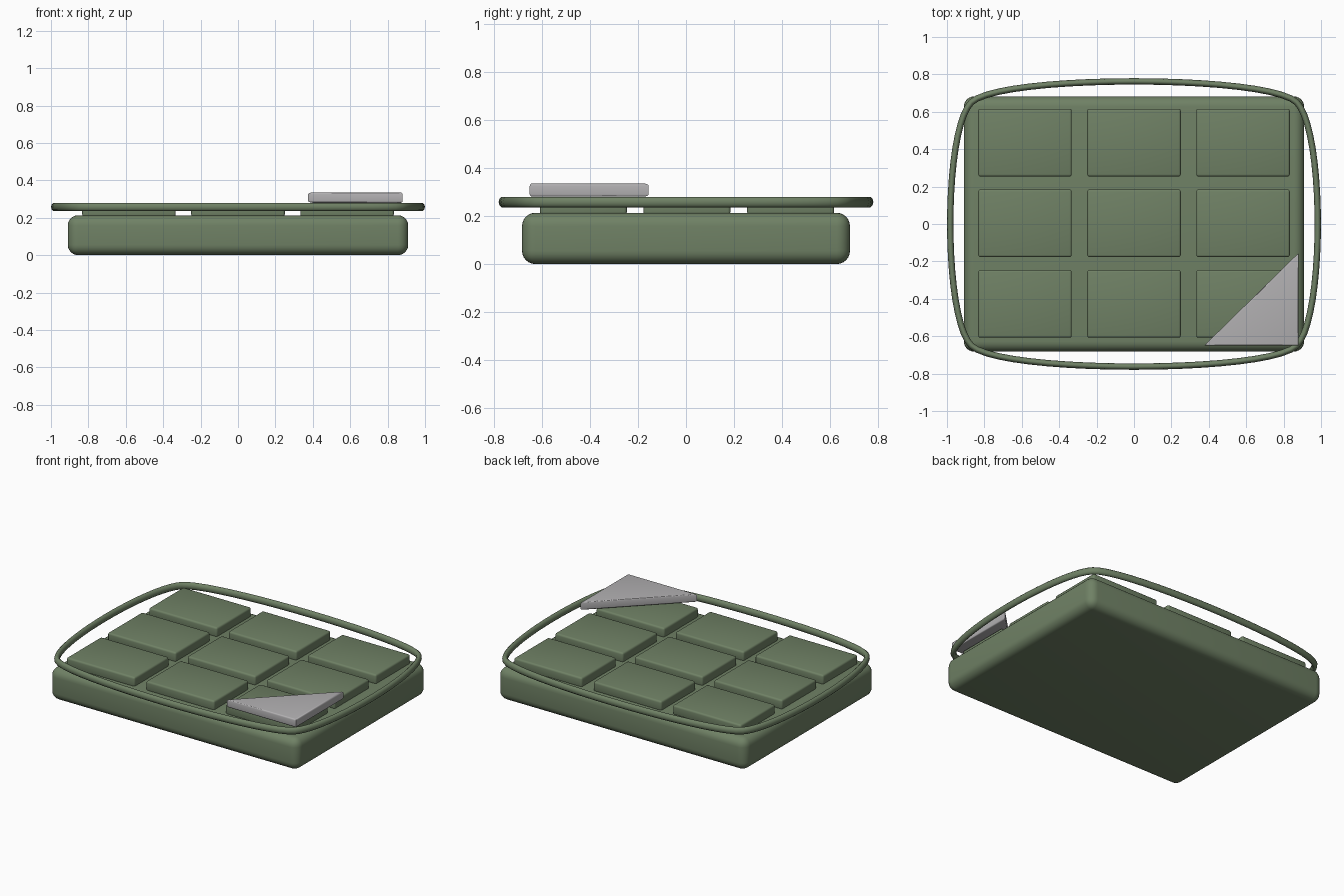
import bpy
import bmesh

cube = bpy.data.objects.get("Cube")
if cube:
    bpy.data.objects.remove(cube, do_unlink=True)


def material(name, rgb):
    mat = bpy.data.materials.new(name)
    mat.use_nodes = True
    mat.diffuse_color = (*rgb, 1)
    mat.node_tree.nodes["Principled BSDF"].inputs["Base Color"].default_value = (*rgb, 1)
    return mat


green = material("sage_green", (0.16, 0.22, 0.13))
grey = material("light_grey", (0.45, 0.44, 0.45))


def prism(name, outline, z0, z1, mat, bevel, segments, flat_edges_only=False):
    """Extrude an outline from z0 to z1 and round its edges."""
    bm = bmesh.new()
    face = bm.faces.new([bm.verts.new((x, y, z0)) for x, y in outline])
    top = bmesh.ops.extrude_face_region(bm, geom=[face])["geom"]
    for v in top:
        if isinstance(v, bmesh.types.BMVert):
            v.co.z = z1
    bmesh.ops.recalc_face_normals(bm, faces=bm.faces)
    edges = [e for e in bm.edges
             if not flat_edges_only or abs(e.verts[0].co.z - e.verts[1].co.z) < 0.001]
    bmesh.ops.bevel(bm, geom=edges, offset=bevel, segments=segments,
                    profile=0.5, affect="EDGES", clamp_overlap=True)
    mesh = bpy.data.meshes.new(name)
    bm.to_mesh(mesh)
    bm.free()
    mesh.materials.append(mat)
    obj = bpy.data.objects.new(name, mesh)
    bpy.context.collection.objects.link(obj)
    bpy.ops.object.select_all(action="DESELECT")
    obj.select_set(True)
    bpy.context.view_layer.objects.active = obj
    bpy.ops.object.shade_smooth_by_angle(angle=0.6)
    return obj


def rectangle(x, y, half_x, half_y):
    return [(x + sx * half_x, y + sy * half_y)
            for sx, sy in ((-1, -1), (1, -1), (1, 1), (-1, 1))]


# Rounded slab
prism("base", rectangle(0, 0, 0.91, 0.682), 0, 0.213, green, 0.055, 6)

# Grid of raised tiles
for row in range(3):
    for col in range(3):
        x = (col - 1) * 0.583
        y = (row - 1) * 0.431 + 0.004
        prism(f"tile_{row + 1}_{col + 1}", rectangle(x, y, 0.25, 0.181),
              0.205, 0.272, green, 0.012, 3)

# Triangular corner plate
prism("corner_plate", [(0.375, -0.65), (0.88, -0.65), (0.88, -0.155)],
      0.28, 0.335, grey, 0.01, 3, flat_edges_only=True)

# Bowed rim: four rounded corners with tangents at 45 degrees
curve = bpy.data.curves.new("rim", "CURVE")
curve.dimensions = "3D"
curve.bevel_depth = 0.017
curve.bevel_resolution = 3
curve.resolution_u = 20
spline = curve.splines.new("BEZIER")
spline.bezier_points.add(3)
spline.use_cyclic_u = True
for point, (sx, sy) in zip(spline.bezier_points, ((-1, -1), (1, -1), (1, 1), (-1, 1))):
    x, y, reach = sx * 0.87, sy * 0.65, 0.15
    point.handle_left_type = point.handle_right_type = "FREE"
    along_x = (x - sx * reach, y + sy * reach, 0)
    along_y = (x + sx * reach, y - sy * reach, 0)
    point.co = (x, y, 0)
    # The handle towards the front or back side is first on alternate corners
    point.handle_left, point.handle_right = (
        (along_x, along_y) if sx * sy < 0 else (along_y, along_x))
curve.materials.append(green)
rim = bpy.data.objects.new("rim", curve)
rim.location.z = 0.258
rim.scale.z = 1.35
bpy.context.collection.objects.link(rim)
